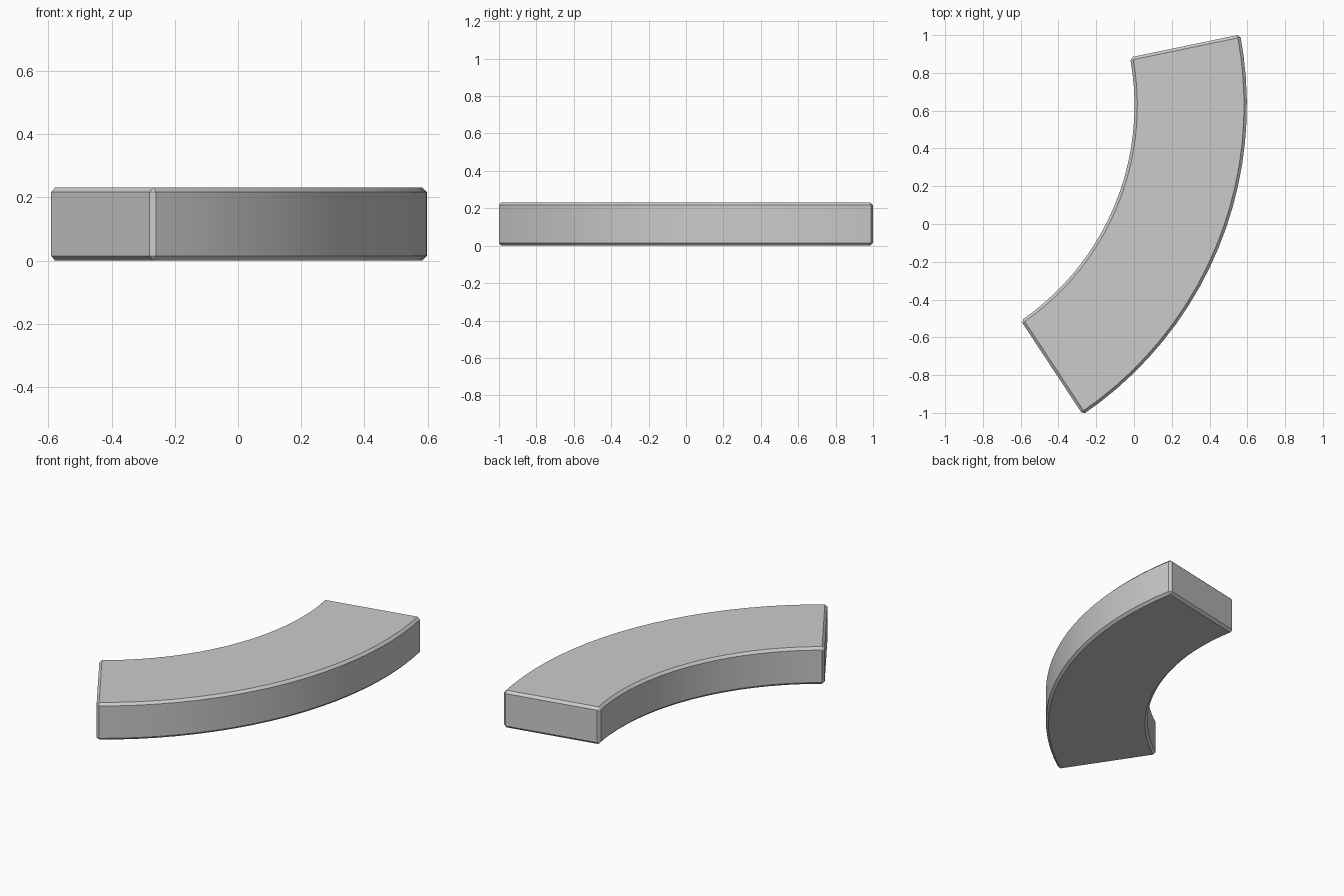
import bpy, bmesh, math
from mathutils import Vector

if "Cube" in bpy.data.objects:
    bpy.data.objects.remove(bpy.data.objects["Cube"])

SEGMENTS, HEIGHT, BEVEL = 20, 0.232, 0.015


def arc(start, end, radius):
    """Points along a circular arc from start to end, bulging to +x."""
    a, b = Vector(start), Vector(end)
    chord = b - a
    half = math.asin(chord.length / 2 / radius)
    normal = Vector((chord.y, -chord.x)).normalized()
    centre = (a + b) / 2 - normal * radius * math.cos(half)
    mid = math.atan2(normal.y, normal.x)
    angles = [mid - half + 2 * half * i / SEGMENTS for i in range(SEGMENTS + 1)]
    return [centre + radius * Vector((math.cos(t), math.sin(t))) for t in angles]


# Curved slab: outline from the outer and inner arcs, extruded upwards
outer = arc((-0.271, -1.009), (0.562, 1.003), 1.98)
inner = arc((-0.599, -0.512), (-0.021, 0.882), 1.38)
bm = bmesh.new()
base = bm.faces.new([bm.verts.new((p.x, p.y, 0)) for p in outer + inner[::-1]])
top = bmesh.ops.extrude_face_region(bm, geom=[base])
bmesh.ops.translate(bm, vec=(0, 0, HEIGHT),
                    verts=[v for v in top["geom"] if isinstance(v, bmesh.types.BMVert)])
bmesh.ops.recalc_face_normals(bm, faces=bm.faces)

# Chamfer on every sharp edge
sharp = [e for e in bm.edges if e.calc_face_angle(0) > math.radians(40)]
bmesh.ops.bevel(bm, geom=sharp, offset=BEVEL, segments=1, affect='EDGES')
mesh = bpy.data.meshes.new("curved_slab")
bm.to_mesh(mesh)
bm.free()
slab = bpy.data.objects.new("curved_slab", mesh)
bpy.context.collection.objects.link(slab)

# Smooth arc walls, crisp chamfers
bpy.context.view_layer.objects.active = slab
slab.select_set(True)
bpy.ops.object.shade_smooth_by_angle(angle=math.radians(30))
